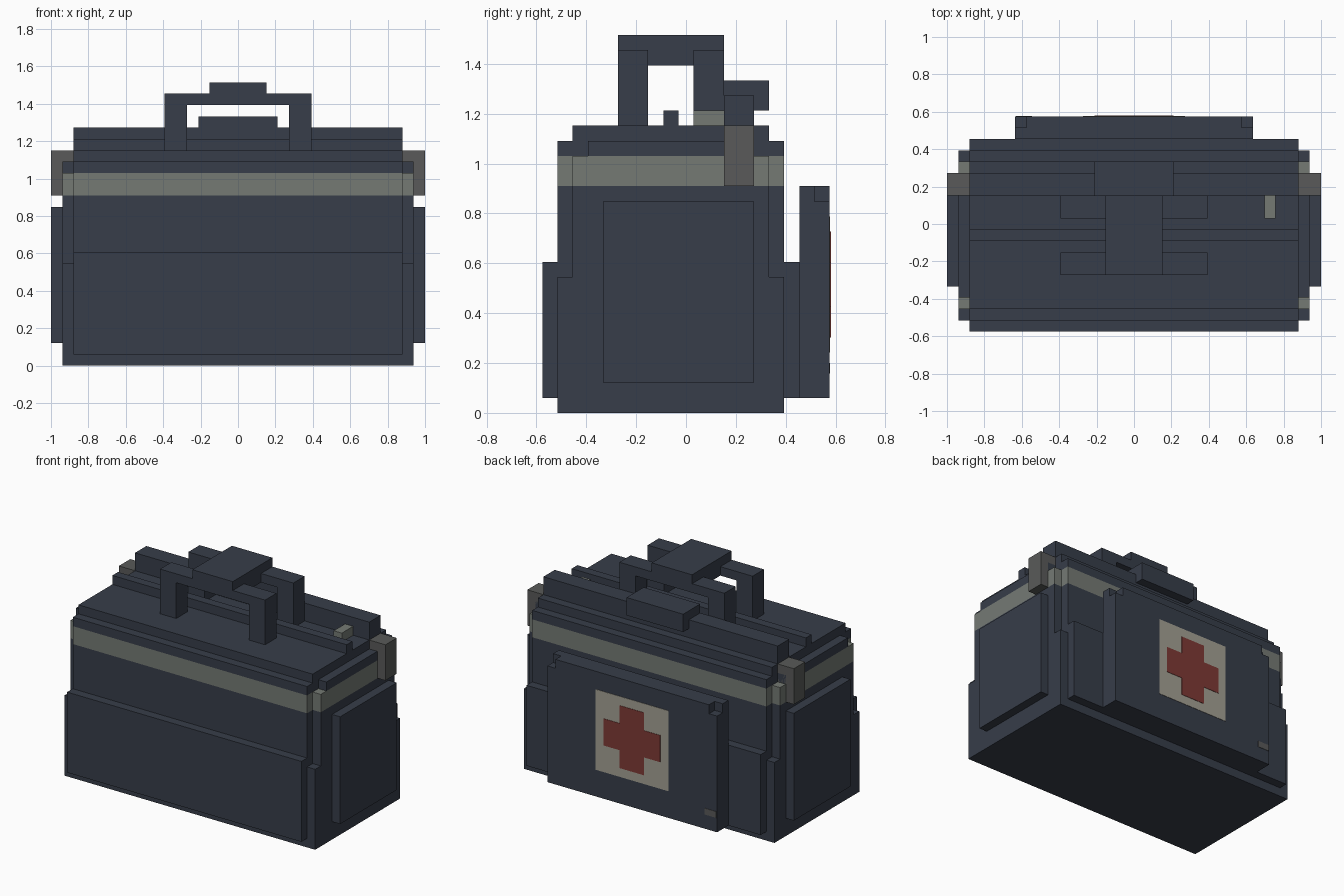
import bpy
import bmesh

cube = bpy.data.objects.get("Cube")
if cube:
    bpy.data.objects.remove(cube, do_unlink=True)

U = 2 / 33  # one block of the grid the bag is built on


def material(name, r, g, b):
    m = bpy.data.materials.new(name)
    m.use_nodes = True
    m.diffuse_color = (r, g, b, 1)
    m.node_tree.nodes["Principled BSDF"].inputs["Base Color"].default_value = (r, g, b, 1)
    return m


navy = material("dark slate fabric", 0.038, 0.047, 0.067)
silver = material("reflective grey", 0.178, 0.195, 0.175)
metal = material("buckle grey", 0.1, 0.102, 0.1)
cream = material("patch cream", 0.37, 0.355, 0.295)
red = material("cross red", 0.21, 0.042, 0.036)


def prism(name, points, axis, lo, hi, mat):
    """Extrude a flat outline along y or z, in block units."""
    bm = bmesh.new()
    place = (lambda a, b: (a, lo, b)) if axis == "y" else (lambda a, b: (a, b, lo))
    face = bm.faces.new([bm.verts.new(place(a, b)) for a, b in points])
    ext = bmesh.ops.extrude_face_region(bm, geom=[face])
    moved = [v for v in ext["geom"] if isinstance(v, bmesh.types.BMVert)]
    step = (0, hi - lo, 0) if axis == "y" else (0, 0, hi - lo)
    bmesh.ops.translate(bm, verts=moved, vec=step)
    bmesh.ops.scale(bm, verts=bm.verts, vec=(U, U, U))
    bmesh.ops.recalc_face_normals(bm, faces=bm.faces)
    mesh = bpy.data.meshes.new(name)
    bm.to_mesh(mesh)
    bm.free()
    mesh.materials.append(mat)
    obj = bpy.data.objects.new(name, mesh)
    bpy.context.collection.objects.link(obj)
    return obj


def box(name, x, y, z, mat):
    outline = [(x[0], y[0]), (x[1], y[0]), (x[1], y[1]), (x[0], y[1])]
    return prism(name, outline, "z", z[0], z[1], mat)


def plus(hx, lo, hi, nx, ny):
    """Rectangle outline with a square step cut from each corner."""
    a, b, c = hx - nx, lo + ny, hi - ny
    return [(-a, lo), (a, lo), (a, b), (hx, b), (hx, c), (a, c),
            (a, hi), (-a, hi), (-a, c), (-hx, c), (-hx, b), (-a, b)]


# Bag body, reflective band and stepped lid
box("bag_base", (-15.5, 15.5), (-8.5, 6.5), (0, 9), navy)
prism("bag_walls", plus(15.5, -8.5, 6.5, 1, 1), "z", 9, 15, navy)
prism("reflective_band", plus(15.5, -8.5, 6.5, 1, 1), "z", 15, 17, silver)
prism("lid_rim", plus(15.5, -8.5, 6.5, 1, 2), "z", 17, 18, navy)
box("lid_top", (-14.5, 14.5), (-7.5, 5.5), (18, 19), navy)

# Pockets on the four sides
box("front_pocket", (-14.5, 14.5), (-9.5, -8.5), (1, 10), navy)
box("back_pocket", (-14.5, 14.5), (6.5, 7.5), (1, 10), navy)
for side, s in (("left", 1), ("right", -1)):
    box(side + "_pocket", sorted((s * 15.5, s * 16.5)), (-5.5, 4.5), (2, 14), navy)
    box(side + "_strap_buckle", sorted((s * 14.5, s * 16.5)), (2.5, 4.5), (15, 19), metal)

# Back panel with clipped upper corners on its outer layer
box("back_panel_inner", (-10.5, 10.5), (7.5, 8.5), (1, 15), navy)
clipped = [(-10.5, 1), (10.5, 1), (10.5, 14), (9.5, 14),
           (9.5, 15), (-9.5, 15), (-9.5, 14), (-10.5, 14)]
prism("back_panel_outer", clipped, "y", 8.5, 9.5, navy)

# Medical patch and small tag on the back panel
box("patch", (-4.5, 4.5), (9.5, 9.54), (4, 13), cream)
prism("patch_cross", plus(3.5, 5, 12, 2, 2), "y", 9.54, 9.58, red)
box("panel_tag", (-10.4, -9), (9.5, 9.54), (2.6, 3.3), metal)

# Rolled strap, its grip pad, and the zip
box("strap_roll", (-14.5, 14.5), (2.5, 4.5), (19, 21), navy)
box("strap_pad", (-3.5, 3.5), (2.5, 5.5), (20, 22), navy)
box("zip_ridge", (-14.5, 14.5), (-1.5, -0.5), (19, 20), navy)
box("zip_pull", (11.5, 12.5), (0.5, 2.5), (19, 20), silver)

# Twin carry handles joined by a wrap
arch = [(-6.5, 19), (-4.5, 19), (-4.5, 23), (4.5, 23),
        (4.5, 19), (6.5, 19), (6.5, 24), (-6.5, 24)]
prism("front_handle", arch, "y", -4.5, -2.5, navy)
prism("back_handle", arch, "y", 0.5, 2.5, navy)
box("handle_wrap", (-2.5, 2.5), (-4.5, 2.5), (23, 25), navy)
